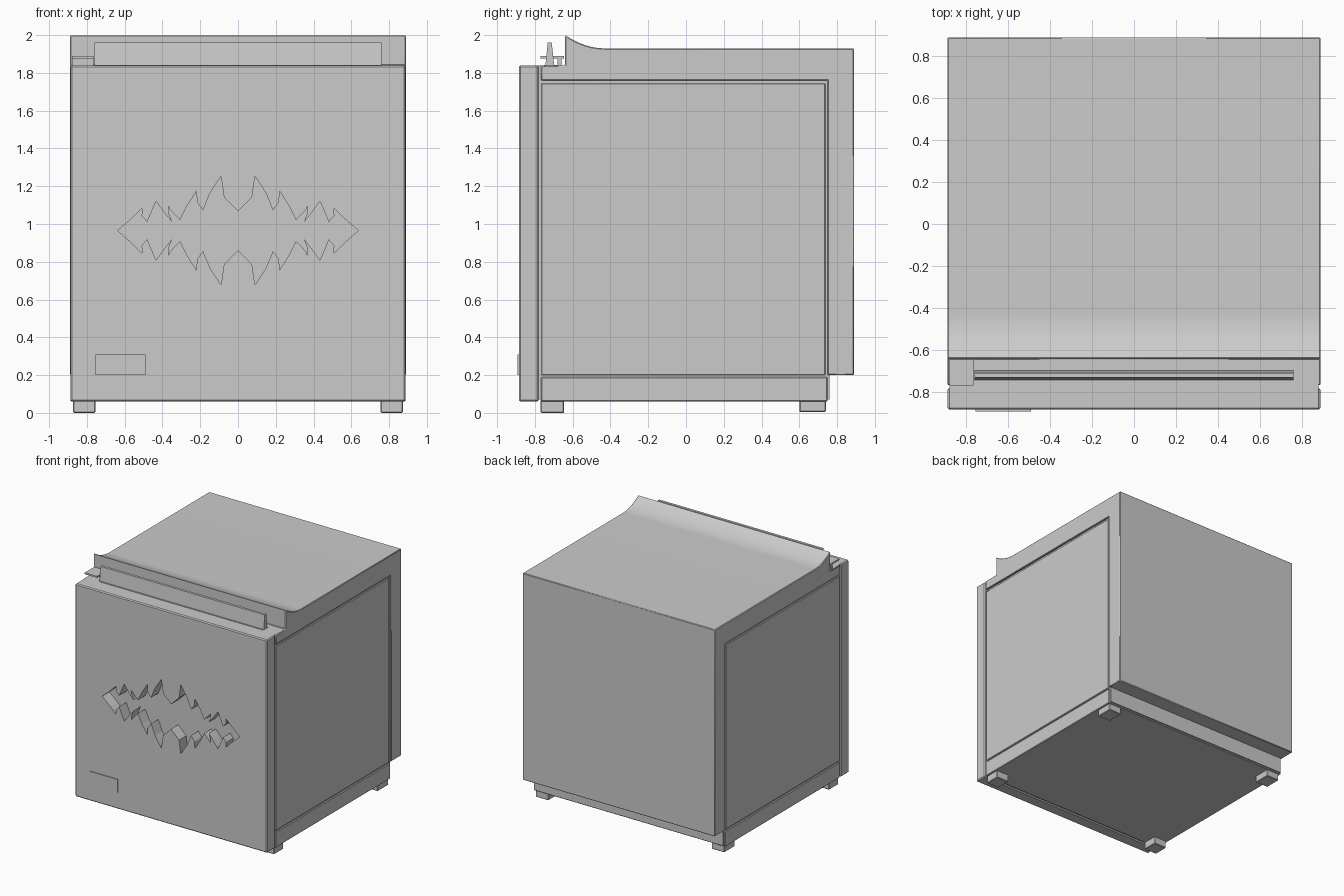
import bpy, bmesh, math

if "Cube" in bpy.data.objects:
    bpy.data.objects.remove(bpy.data.objects["Cube"])


def finish(name, bm, bevel=0.0):
    bmesh.ops.recalc_face_normals(bm, faces=bm.faces[:])
    if bevel:
        edges = [e for e in bm.edges if e.calc_face_angle(0) > math.radians(40)]
        bmesh.ops.bevel(bm, geom=edges, offset=bevel, segments=1,
                        affect='EDGES', clamp_overlap=True)
    me = bpy.data.meshes.new(name)
    bm.to_mesh(me)
    bm.free()
    ob = bpy.data.objects.new(name, me)
    bpy.context.collection.objects.link(ob)
    return ob


def box(name, x, y, z, bevel=0.0):
    bm = bmesh.new()
    bmesh.ops.create_cube(bm, size=1)
    for v in bm.verts:
        v.co = [(r[0] + r[1]) / 2 + c * (r[1] - r[0]) for r, c in zip((x, y, z), v.co)]
    return finish(name, bm, bevel)


def extrude(name, pts, step, bevel=0.0):
    bm = bmesh.new()
    face = bm.faces.new([bm.verts.new(p) for p in pts])
    ret = bmesh.ops.extrude_face_region(bm, geom=[face], use_keep_orig=True)
    verts = [g for g in ret['geom'] if isinstance(g, bmesh.types.BMVert)]
    bmesh.ops.translate(bm, verts=verts, vec=step)
    return finish(name, bm, bevel)


def side_profile(name, yz, x0, x1, bevel=0.0):
    return extrude(name, [(x0, y, z) for y, z in yz], (x1 - x0, 0, 0), bevel)


# inner body, base and side panels
box("inner_body", (-.875, .875), (-.79, .76), (.07, 1.80))
box("base", (-.887, .887), (-.768, .75), (.06, .19), .005)
for s, side in ((-1, "left"), (1, "right")):
    xs = sorted((s * .80, s * .885))
    box(side + "_side_panel", xs, (-.766, .738), (.2, 1.745), .004)

# wrap-over cover with a flared front lip
curve = []
for i in range(13):
    t = i / 12
    curve.append((-.64 + .21 * t, 1.93 + .07 * (1 - t) ** 2))
cover = side_profile("cover", [(-.768, 1.76), (-.768, 1.84), (-.64, 1.84)] + curve +
                     [(.89, 1.93), (.89, .2), (.75, .2), (.75, 1.76)], -.89, .89)
bev = cover.modifiers.new("edge_bevel", 'BEVEL')
bev.width, bev.segments, bev.limit_method, bev.angle_limit = .005, 1, 'ANGLE', math.radians(50)
bpy.context.view_layer.objects.active = cover
cover.select_set(True)
bpy.ops.object.shade_smooth_by_angle(angle=math.radians(25))
cover.select_set(False)

# ledge joint between front panel and cover
box("ledge_joint", (-.88, .88), (-.79, -.75), (1.75, 1.84))

# front panel with jagged mouth-shaped recess
panel = box("front_panel", (-.888, .888), (-.885, -.78), (.06, 1.84), .008)
half = [(0, .103), (.074, .177), (.09, .288), (.148, .198), (.185, .108), (.217, .151),
        (.22, .209), (.27, .13), (.307, .056), (.36, .111), (.367, .13), (.367, .093),
        (.349, .045), (.392, .098), (.434, .156), (.481, .045), (.51, .08), (.508, .119),
        (.561, .066)]
upper = half + [(.637, 0)]
loop = upper + [(x, -h) for x, h in reversed(half)]
loop += [(-x, -h) for x, h in half[1:]] + [(-.637, 0)]
loop += [(-x, h) for x, h in reversed(half[1:])]
cutter = extrude("mouth_cutter", [(x, -.95, .965 + h) for x, h in loop], (0, .16, 0))
cutter.hide_render = True
cut = panel.modifiers.new("mouth_recess", 'BOOLEAN')
cut.object, cut.operation, cut.solver = cutter, 'DIFFERENCE', 'EXACT'
bpy.context.view_layer.objects.active = panel
panel.select_set(True)
bpy.ops.object.modifier_apply(modifier=cut.name)
bpy.data.objects.remove(cutter)

# blank front plate
box("front_plate", (-.755, -.49), (-.893, -.88), (.2, .31))

# long tapered bar on the ledge
side_profile("ledge_bar", [(-.752, 1.835), (-.752, 1.843), (-.744, 1.843), (-.732, 1.96),
                           (-.711, 1.96), (-.698, 1.843), (-.682, 1.843), (-.682, 1.835)],
             -.76, .76)

# small lever with plate and stem
box("lever_plate", (-.88, -.765), (-.77, -.645), (1.877, 1.89))
box("lever_stem", (-.88, -.765), (-.68, -.66), (1.83, 1.88))

# feet
for s, side in ((-1, "left"), (1, "right")):
    xs = sorted((s * .755, s * .873))
    box("front_foot_" + side, xs, (-.77, -.645), (0, .07), .005)
    box("back_foot_" + side, xs, (.6, .74), (.005, .07), .005)
